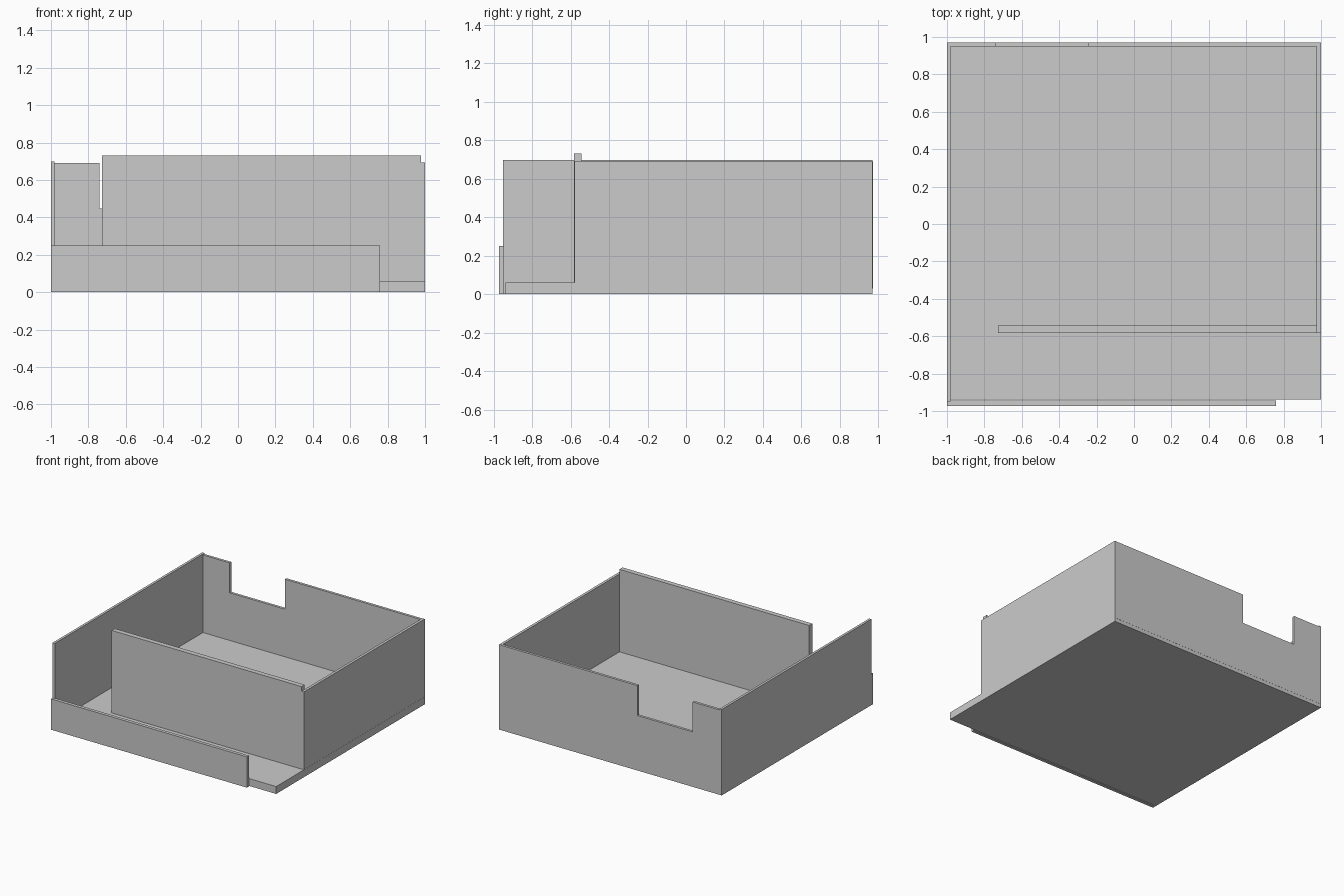
import bpy, bmesh

if "Cube" in bpy.data.objects:
    bpy.data.objects.remove(bpy.data.objects["Cube"])


def panel(name, outline, y0, y1):
    """Extrude an x/z outline from y0 to y1."""
    bm = bmesh.new()
    face = bm.faces.new([bm.verts.new((x, y0, z)) for x, z in outline])
    ext = bmesh.ops.extrude_face_region(bm, geom=[face])
    verts = [v for v in ext["geom"] if isinstance(v, bmesh.types.BMVert)]
    bmesh.ops.translate(bm, verts=verts, vec=(0, y1 - y0, 0))
    bmesh.ops.recalc_face_normals(bm, faces=bm.faces)
    mesh = bpy.data.meshes.new(name)
    bm.to_mesh(mesh)
    bm.free()
    obj = bpy.data.objects.new(name, mesh)
    bpy.context.collection.objects.link(obj)
    return obj


def box(name, x, y, z):
    outline = [(x[0], z[0]), (x[1], z[0]), (x[1], z[1]), (x[0], z[1])]
    return panel(name, outline, *y)


# Floor slab and low front lip, which stops short of the right corner
box("floor", (-1, 1), (-0.938, 0.97), (0, 0.06))
box("front_lip", (-1, 0.76), (-0.972, -0.945), (0, 0.25))

# Side walls, standing on the floor
box("left_wall", (-1, -0.98), (-0.95, 0.97), (0.0, 0.698))
box("right_wall", (0.977, 0.999), (-0.58, 0.97), (0.055, 0.692))

# Back wall with a rectangular window notch
panel("back_wall", [(-0.985, 0.03), (0.98, 0.03), (0.98, 0.69), (-0.245, 0.69),
                    (-0.245, 0.447), (-0.74, 0.447), (-0.74, 0.69),
                    (-0.985, 0.69)], 0.95, 0.971)

# Inner front wall, slightly taller than the rest
box("inner_front_wall", (-0.727, 0.978), (-0.582, -0.542), (0.05, 0.73))
